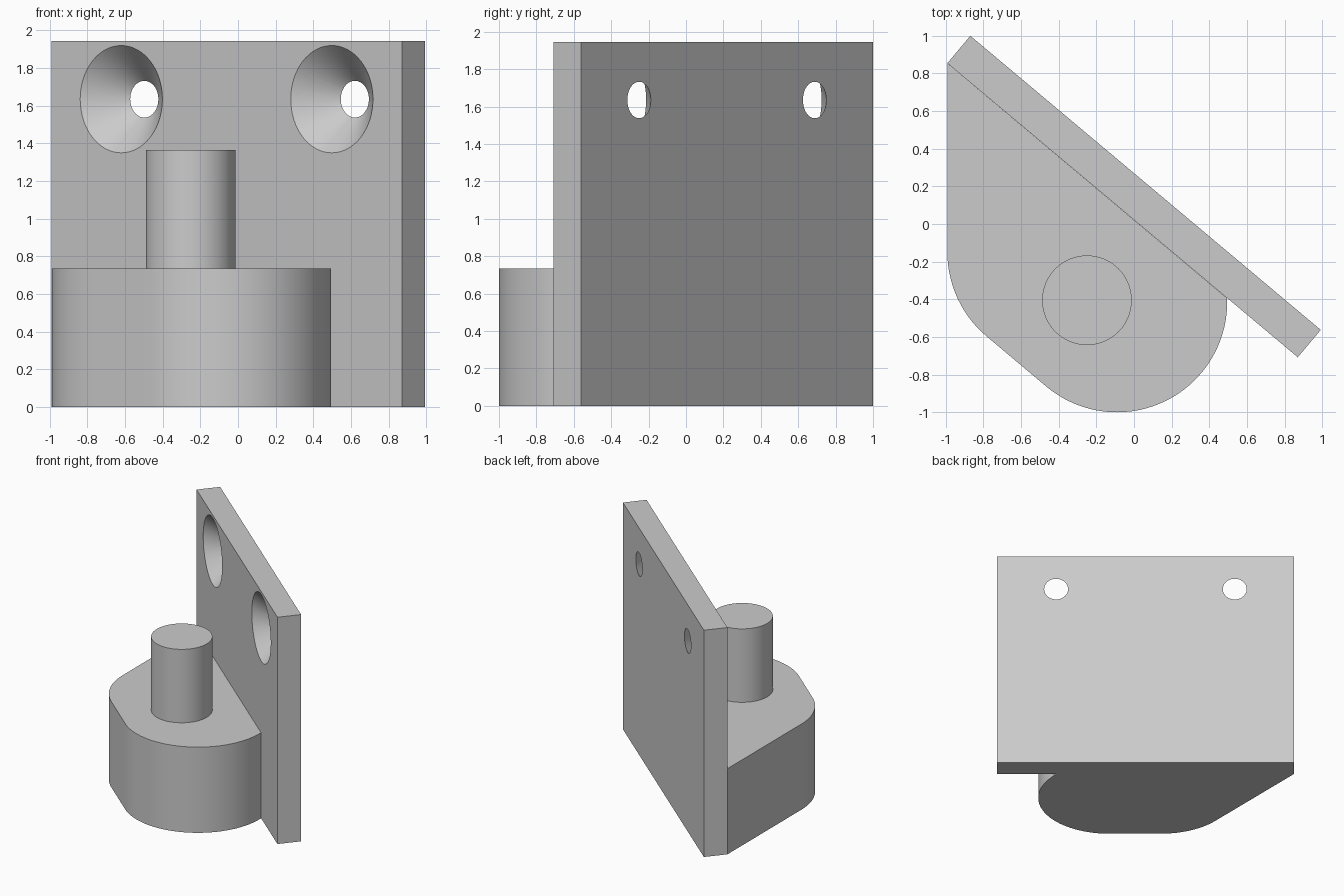
import bpy
import bmesh
from math import radians, cos, sin
from mathutils import Vector, Matrix

cube = bpy.data.objects.get("Cube")
if cube:
    bpy.data.objects.remove(cube, do_unlink=True)

# Dimensions
ANGLE = radians(-40)
LENGTH, THICK, HEIGHT = 2.43, 0.19, 1.945
BASE_H, PIN_TOP = 0.735, 1.365
CORNER = Vector((-0.9915, 0.854, 0))
ROUND = 0.585

metal = bpy.data.materials.new("grey_metal")
metal.use_nodes = True
metal.diffuse_color = (0.6, 0.6, 0.6, 1)
metal.node_tree.nodes["Principled BSDF"].inputs["Base Color"].default_value = (0.6, 0.6, 0.6, 1)


def make_object(name, bm):
    bmesh.ops.recalc_face_normals(bm, faces=bm.faces)
    mesh = bpy.data.meshes.new(name)
    bm.to_mesh(mesh)
    bm.free()
    mesh.materials.append(metal)
    obj = bpy.data.objects.new(name, mesh)
    bpy.context.collection.objects.link(obj)
    return obj


def prism(name, outline, height):
    bm = bmesh.new()
    face = bm.faces.new([bm.verts.new((x, y, 0)) for x, y in outline])
    top = bmesh.ops.extrude_face_region(bm, geom=[face])["geom"]
    bmesh.ops.translate(bm, vec=(0, 0, height),
                        verts=[v for v in top if isinstance(v, bmesh.types.BMVert)])
    return make_object(name, bm)


def cone(name, r1, r2, depth, matrix):
    bm = bmesh.new()
    bmesh.ops.create_cone(bm, cap_ends=True, segments=64, radius1=r1,
                          radius2=r2, depth=depth, matrix=matrix)
    return make_object(name, bm)


def arc(cx, cy, start, end, steps):
    angles = [radians(start + (end - start) * i / steps) for i in range(steps + 1)]
    return [(cx + ROUND * cos(a), cy + ROUND * sin(a)) for a in angles]


def smooth(obj):
    bpy.ops.object.select_all(action='DESELECT')
    obj.select_set(True)
    bpy.context.view_layer.objects.active = obj
    bpy.ops.object.shade_smooth_by_angle(angle=radians(30))


# Upright mounting plate, turned about its front left corner
plate = prism("mounting_plate",
              [(0, 0), (LENGTH, 0), (LENGTH, THICK), (0, THICK)], HEIGHT)
placement = Matrix.Translation(CORNER) @ Matrix.Rotation(ANGLE, 4, 'Z')
plate.data.transform(placement)

# Countersunk screw holes, the cutters run slightly past both faces
FRONT_R, BACK_R, EXTRA = 0.285, 0.0975, 0.02
slope = (FRONT_R - BACK_R) / THICK
for side in (-1, 1):
    centre = Vector((LENGTH / 2 + side * 0.73, THICK / 2, 1.635))
    cutter = cone("screw_hole_cutter", FRONT_R + slope * EXTRA, BACK_R - slope * EXTRA,
                  THICK + 2 * EXTRA,
                  placement @ Matrix.Translation(centre) @ Matrix.Rotation(radians(-90), 4, 'X'))
    cutter.hide_render = True
    cut = plate.modifiers.new("screw_hole", 'BOOLEAN')
    cut.object = cutter
    cut.operation = 'DIFFERENCE'
    cut.solver = 'EXACT'
    bpy.context.view_layer.objects.active = plate
    bpy.ops.object.modifier_apply(modifier=cut.name)
    bpy.data.objects.remove(cutter, do_unlink=True)

# Rounded base block, its back lying against the plate
outline = [tuple(CORNER.xy)]
outline += arc(-0.4065, -0.149, 180, 230, 14)
outline += arc(-0.09, -0.415, 230, 362, 36)
base = prism("base_block", outline, BASE_H)

# Hinge pin standing on the base
pin = cone("hinge_pin", 0.238, 0.238, PIN_TOP - BASE_H,
           Matrix.Translation((-0.25, -0.405, (PIN_TOP + BASE_H) / 2)))

for part in (plate, base, pin):
    smooth(part)
